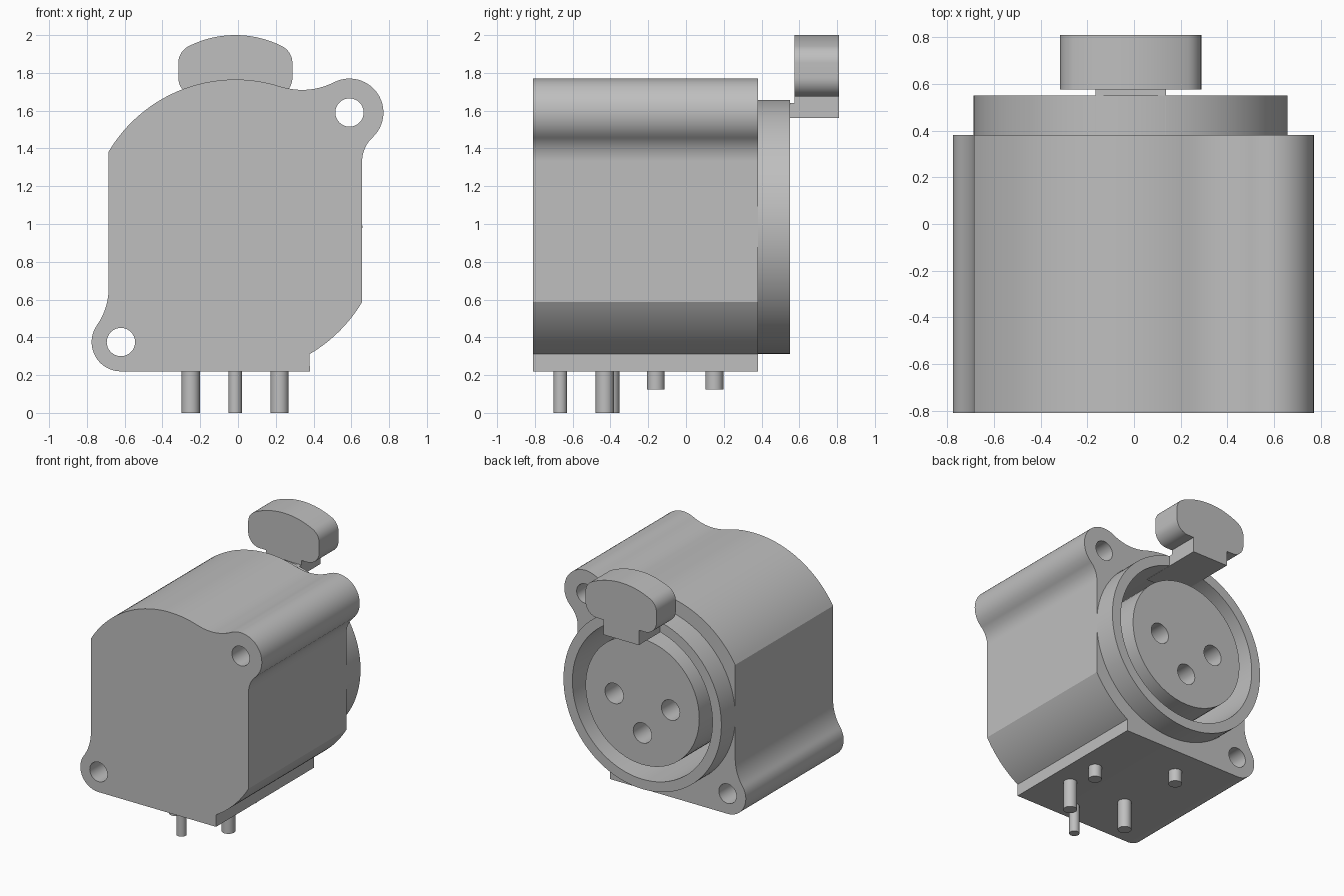
import bpy
import bmesh
from math import cos, sin, radians

if "Cube" in bpy.data.objects:
    bpy.data.objects.remove(bpy.data.objects["Cube"])

grey = bpy.data.materials.new("mid_grey")
grey.use_nodes = True
grey.diffuse_color = (0.52, 0.52, 0.52, 1)
grey.node_tree.nodes["Principled BSDF"].inputs["Base Color"].default_value = grey.diffuse_color

CX, CZ = -0.014, 0.985   # axis of the round socket
BACK, RIM = 0.38, 0.55   # rear of the housing and of the collar


def arc(x, z, r, start, end, n=16):
    """Points along an arc, angles in degrees."""
    angles = [radians(start + (end - start) * i / n) for i in range(n + 1)]
    return [(x + r * cos(a), z + r * sin(a)) for a in angles]


def circle(x, z, r, n=64):
    return arc(x, z, r, 0, 360, n)[:-1]


def prism(name, points, near, far, upright=False):
    """Extrude an outline along y, or along z when upright."""
    bm = bmesh.new()
    place = (lambda p, d: (p[0], p[1], d)) if upright else (lambda p, d: (p[0], d, p[1]))
    face = bm.faces.new([bm.verts.new(place(p, near)) for p in points])
    out = bmesh.ops.extrude_face_region(bm, geom=[face])
    shift = (0, 0, far - near) if upright else (0, far - near, 0)
    verts = [g for g in out["geom"] if isinstance(g, bmesh.types.BMVert)]
    bmesh.ops.translate(bm, vec=shift, verts=verts)
    bmesh.ops.recalc_face_normals(bm, faces=bm.faces)
    mesh = bpy.data.meshes.new(name)
    bm.to_mesh(mesh)
    bm.free()
    mesh.materials.append(grey)
    obj = bpy.data.objects.new(name, mesh)
    bpy.context.scene.collection.objects.link(obj)
    return obj


def cut(obj, outlines, near, far):
    """Cut extruded outlines out of a part."""
    for outline in outlines:
        cutter = prism("cutter", outline, near, far)
        mod = obj.modifiers.new("cut", "BOOLEAN")
        mod.operation, mod.solver, mod.object = "DIFFERENCE", "EXACT", cutter
        bpy.context.view_layer.update()
        graph = bpy.context.evaluated_depsgraph_get()
        mesh = bpy.data.meshes.new_from_object(obj.evaluated_get(graph))
        obj.modifiers.clear()
        obj.data = mesh
        bpy.data.objects.remove(cutter)


# Housing with two mounting ears
outline = (
    arc(CX, CZ, 0.78, 149.35, 72.1, 32)
    + arc(0.34, 2.08, 0.37, 252.1, 297)[1:]
    + arc(0.59, 1.59, 0.18, 117, -46.9, 24)[1:]
    + arc(0.833, 1.33, 0.176, 133.1, 180)[1:]
    + arc(CX, CZ, 0.78, -30.65, -59.7)
    + [(0.38, 0.22)]
    + arc(-0.62, 0.375, 0.155, 270, 144.9, 24)
    + arc(-1.025, 0.66, 0.34, -35.1, 0)[1:]
)
housing = prism("housing", outline, -0.81, BACK)
ears = [circle(0.59, 1.59, 0.075, 32), circle(-0.62, 0.375, 0.075, 32)]
cut(housing, ears, -1, 1)

# Collar around the socket, with the deep round recess
collar = prism("collar", circle(CX, CZ, 0.672, 96), BACK, RIM)
bore = [circle(CX, CZ, 0.596, 96)]
for part in (housing, collar):
    cut(part, bore, -0.4, 1)

# Contact insert with three holes
insert = prism("contact_insert", circle(CX, CZ, 0.484), -0.4, RIM)
holes = [circle(CX + dx, CZ + dz, 0.078, 32)
         for dx, dz in ((-0.24, 0), (0.24, 0), (0, -0.24))]
cut(insert, holes, 0.1, 1)

# Release latch: rounded button and the stem reaching into the collar
half = arc(0, 1.45, 0.55, 90, 63.3, 12) + arc(0.202, 1.852, 0.1, 63.3, 0)[1:] \
    + arc(0.202, 1.775, 0.1, 0, -90)
button = [(CX + x, z) for x, z in half] + [(CX - x, z) for x, z in reversed(half[1:])]
prism("latch_button", button, 0.575, 0.81)


def box(x0, x1, z0, z1):
    return [(x0, z0), (x1, z0), (x1, z1), (x0, z1)]


prism("latch_stem", box(-0.165, 0.137, 1.56, 1.64), 0.3, 0.58)
prism("latch_foot", box(-0.165, 0.137, 1.56, 1.69), 0.575, 0.81)

# Solder pins and locating pegs under the housing
for name, x, y, r, tip in (
    ("ground_pin", -0.015, -0.665, 0.036, 0),
    ("left_pin", 0.22, -0.43, 0.048, 0),
    ("right_pin", -0.25, -0.4, 0.048, 0),
    ("left_peg", 0.22, -0.16, 0.047, 0.125),
    ("right_peg", -0.25, 0.15, 0.048, 0.125),
):
    prism(name, circle(x, y, r, 32), tip, 0.23, upright=True)

# Smooth the curved walls and keep the edges crisp
for obj in bpy.context.scene.objects:
    obj.select_set(obj.type == "MESH")
bpy.context.view_layer.objects.active = housing
bpy.ops.object.shade_smooth_by_angle(angle=radians(30))
